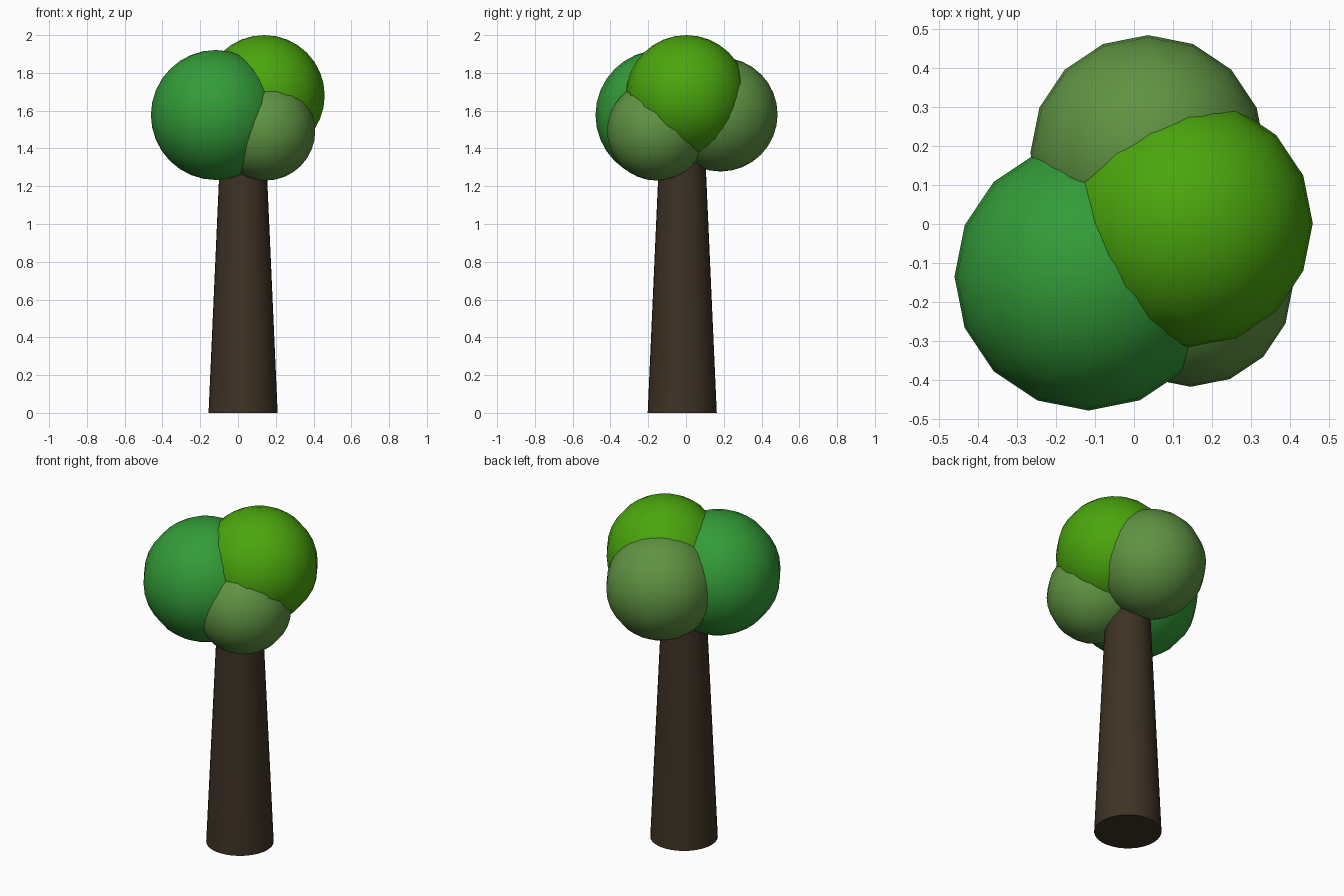
import bpy
import math

if "Cube" in bpy.data.objects:
    bpy.data.objects.remove(bpy.data.objects["Cube"])


def finish(obj, name, color, angle):
    obj.name = name
    mat = bpy.data.materials.new(name + "_color")
    mat.diffuse_color = (*color, 1)
    mat.use_nodes = True
    mat.node_tree.nodes["Principled BSDF"].inputs["Base Color"].default_value = mat.diffuse_color
    obj.data.materials.append(mat)
    bpy.ops.object.shade_smooth_by_angle(angle=math.radians(angle))


# Tapered trunk, its top hidden inside the leaves
HEIGHT = 1.5
bpy.ops.mesh.primitive_cone_add(vertices=32, radius1=0.183, radius2=0.116,
                                depth=HEIGHT, location=(0.027, -0.02, HEIGHT / 2))
finish(bpy.context.object, "trunk", (0.048, 0.032, 0.018), 40)

# Overlapping leaf balls: name, centre, radius, colour
OLIVE = (0.115, 0.29, 0.055)
LEAVES = [
    ("leaves_left", (-0.117, -0.135, 1.577), 0.344, (0.033, 0.33, 0.04)),
    ("leaves_top", (0.139, 0.002, 1.68), 0.32, (0.07, 0.38, 0.004)),
    ("leaves_back", (0.036, 0.183, 1.58), 0.302, OLIVE),
    ("leaves_front", (0.146, -0.155, 1.493), 0.263, OLIVE),
]
for name, centre, radius, color in LEAVES:
    bpy.ops.mesh.primitive_uv_sphere_add(segments=16, ring_count=16,
                                         radius=radius, location=centre)
    finish(bpy.context.object, name, color, 60)
